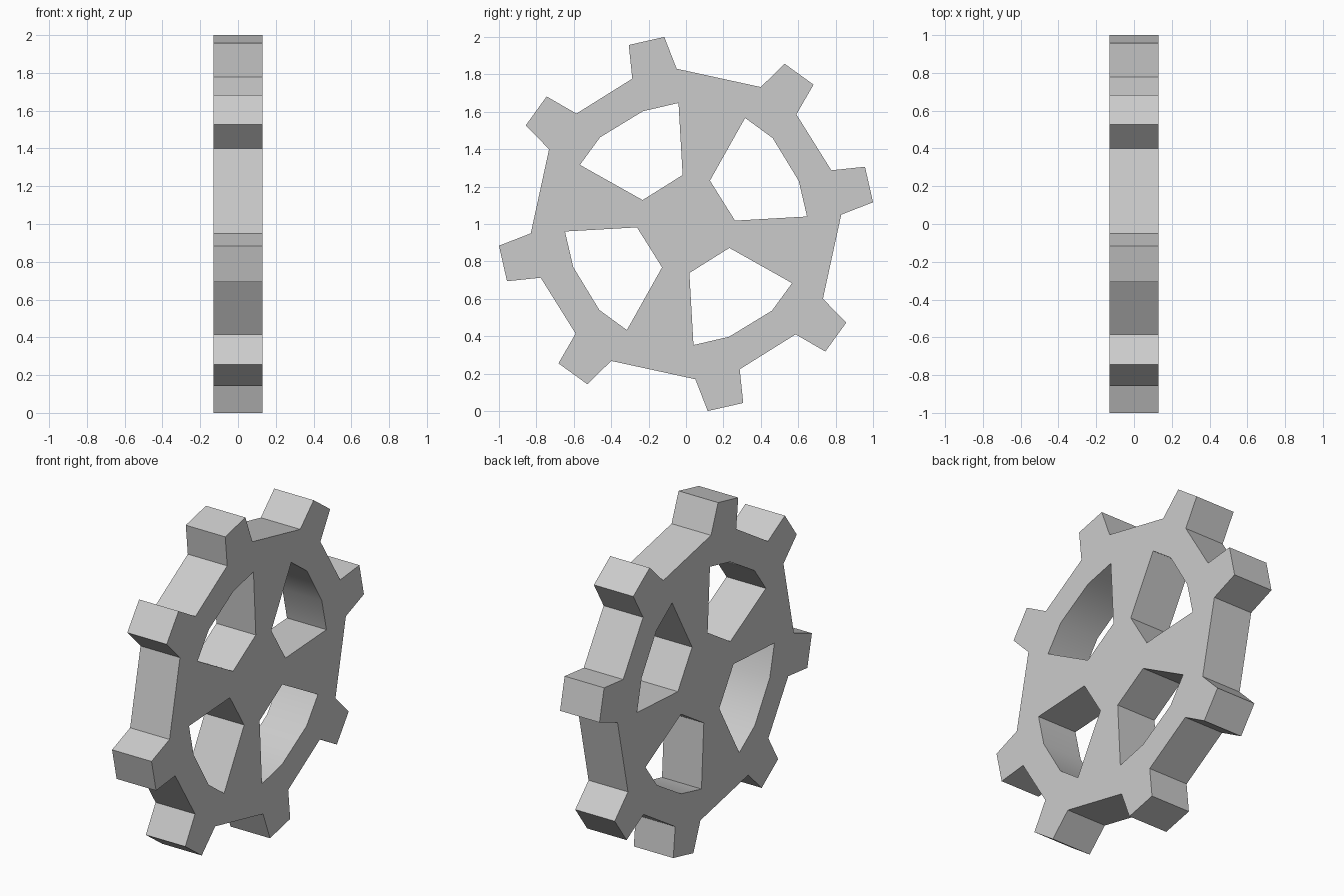
import bpy, bmesh, math

if "Cube" in bpy.data.objects:
    bpy.data.objects.remove(bpy.data.objects["Cube"])

HALF = 0.13  # half thickness along x

# one quarter of the rim: two teeth, as (y, z) about the hub
teeth = [(-0.287, 0.777), (-0.306, 0.957), (-0.116, 1.0), (-0.05, 0.83),
         (0.4, 0.732), (0.527, 0.857), (0.682, 0.745), (0.59, 0.586)]
# one window between the spokes
window = [(-0.04, 0.647), (-0.018, 0.262), (-0.232, 0.128),
          (-0.567, 0.316), (-0.46, 0.463), (-0.23, 0.603)]


def quarter_turn(points, n):
    for _ in range(n):
        points = [(z, -y) for y, z in points]
    return points


def add_loop(bm, points):
    verts = [bm.verts.new((-HALF, y, z + 1)) for y, z in points]
    return [bm.edges.new((v, verts[(i + 1) % len(verts)])) for i, v in enumerate(verts)]


bm = bmesh.new()
# toothed outline and four windows
edges = add_loop(bm, [p for n in range(4) for p in quarter_turn(teeth, n)])
for n in range(4):
    edges += add_loop(bm, quarter_turn(window, n))

# fill the plate, then give it thickness
bmesh.ops.triangle_fill(bm, edges=edges, use_beauty=True, normal=(1, 0, 0))
res = bmesh.ops.extrude_face_region(bm, geom=bm.faces[:], use_keep_orig=True)
top = [g for g in res["geom"] if isinstance(g, bmesh.types.BMVert)]
bmesh.ops.translate(bm, verts=top, vec=(2 * HALF, 0, 0))
bmesh.ops.recalc_face_normals(bm, faces=bm.faces[:])

mesh = bpy.data.meshes.new("gear_wheel")
bm.to_mesh(mesh)
bm.free()
gear = bpy.data.objects.new("gear_wheel", mesh)
bpy.context.collection.objects.link(gear)

# soften only the shallow bends inside the windows
bpy.context.view_layer.objects.active = gear
gear.select_set(True)
bpy.ops.object.shade_smooth_by_angle(angle=math.radians(35))
